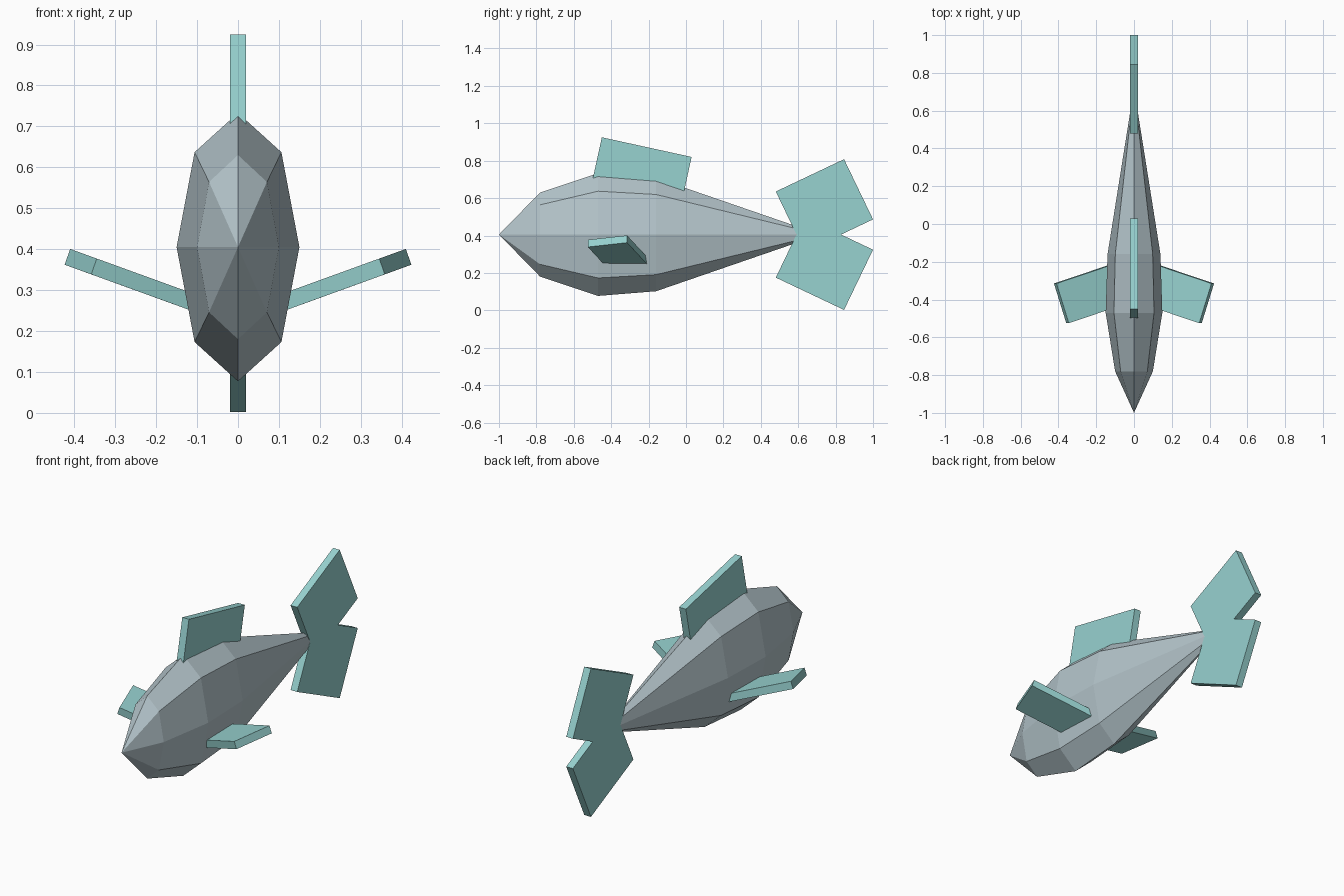
import bpy, bmesh, math
from mathutils import Vector

cube = bpy.data.objects.get("Cube")
if cube:
    bpy.data.objects.remove(cube, do_unlink=True)

MID = 0.405  # height of the body axis


def material(name, rgb):
    m = bpy.data.materials.new(name)
    m.use_nodes = True
    m.diffuse_color = (*rgb, 1)
    m.node_tree.nodes["Principled BSDF"].inputs["Base Color"].default_value = (*rgb, 1)
    return m


grey = material("pale grey", (0.46, 0.56, 0.60))
teal = material("pale teal", (0.31, 0.645, 0.63))


def finish(name, bm, mat):
    bmesh.ops.recalc_face_normals(bm, faces=bm.faces)
    mesh = bpy.data.meshes.new(name)
    bm.to_mesh(mesh)
    bm.free()
    mesh.materials.append(mat)
    obj = bpy.data.objects.new(name, mesh)
    bpy.context.collection.objects.link(obj)
    return obj


def slab(name, corner, along, across, thick):
    """Rectangular fin from one corner and its three edge vectors."""
    bm = bmesh.new()
    c, a, b, t = (Vector(v) for v in (corner, along, across, thick))
    face = bm.faces.new([bm.verts.new(p) for p in (c, c + a, c + a + b, c + b)])
    out = bmesh.ops.extrude_face_region(bm, geom=[face])["geom"]
    bmesh.ops.translate(bm, vec=t, verts=[g for g in out if isinstance(g, bmesh.types.BMVert)])
    return finish(name, bm, teal)


# Body: eight-sided elliptical rings between two points
SIDES = 8
stations = [(-0.78, 0.10, 0.225), (-0.47, 0.15, 0.328), (-0.16, 0.14, 0.303)]
bm = bmesh.new()
rings = []
for y, half_w, half_h in stations:
    angles = [math.tau * i / SIDES for i in range(SIDES)]
    rings.append([bm.verts.new((half_w * math.cos(a), y, MID + half_h * math.sin(a)))
                  for a in angles])
nose = bm.verts.new((0, -1, MID))
tail = bm.verts.new((0, 0.72, MID))
for i in range(SIDES):
    j = (i + 1) % SIDES
    bm.faces.new((nose, rings[0][i], rings[0][j]))
    bm.faces.new((tail, rings[-1][j], rings[-1][i]))
    for r, s in zip(rings, rings[1:]):
        bm.faces.new((r[i], s[i], s[j], r[j]))
finish("body", bm, grey)

# Dorsal fin, sunk into the back
slab("dorsal_fin", (-0.02, -0.45, 0.925), (0, 0.48, -0.105), (0, -0.06, -0.274), (0.04, 0, 0))

# Tail fins, mirrored about the body axis
for name, s in (("upper_tail_fin", 1), ("lower_tail_fin", -1)):
    slab(name, (-0.02, 0.48, MID + s * 0.23), (0, 0.365, s * 0.173),
         (0, 0.155, s * -0.322), (0.04, 0, 0))

# Side fins, swept back and drooping towards the body
for name, s in (("left_side_fin", 1), ("right_side_fin", -1)):
    slab(name, (s * 0.345, -0.525, 0.377), (s * 0.065, 0.21, 0.0235),
         (s * -0.32, 0.108, -0.116), (s * 0.0137, 0, -0.0385))
